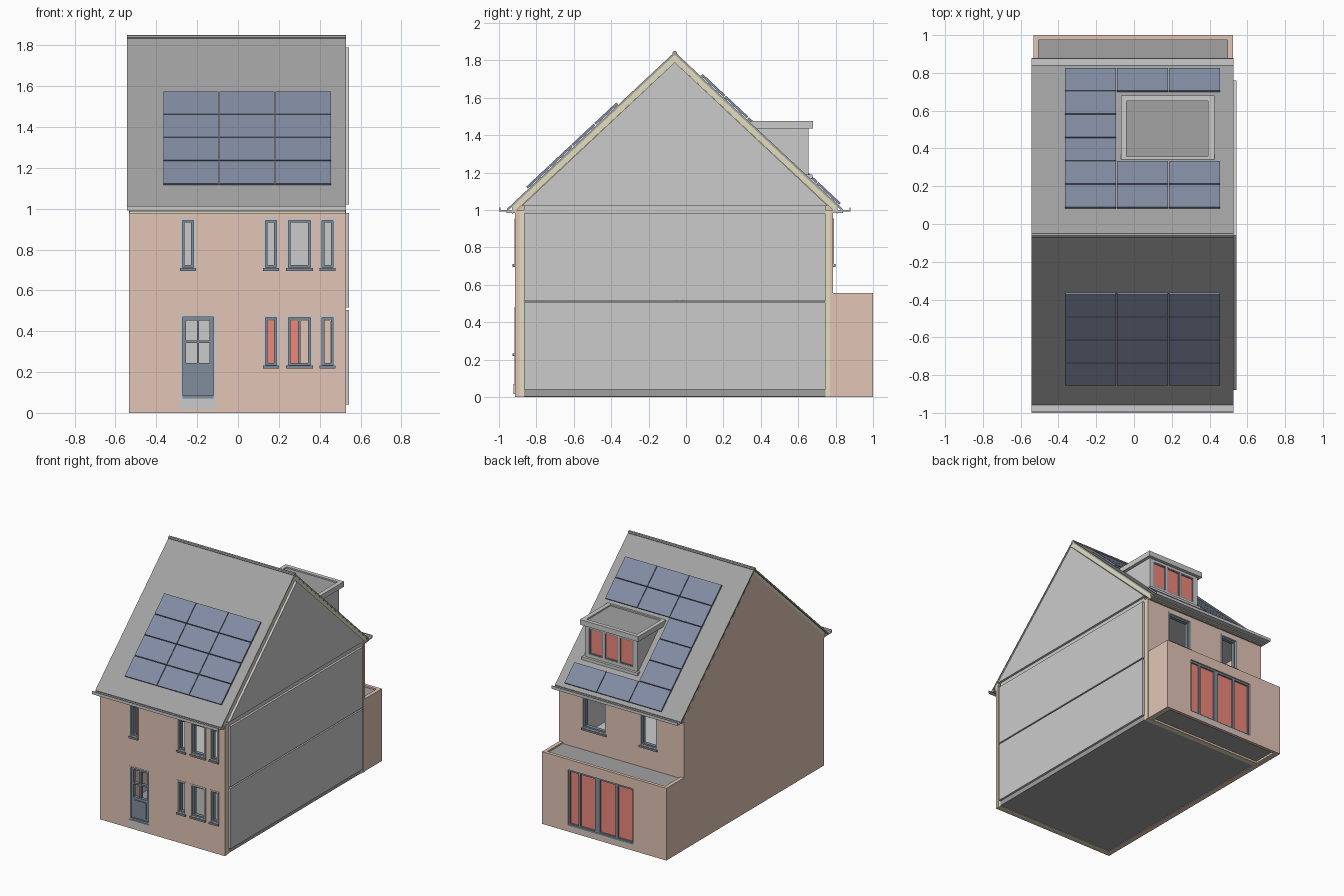
import bpy, bmesh, math
from mathutils import Matrix, Vector

if "Cube" in bpy.data.objects:
    bpy.data.objects.remove(bpy.data.objects["Cube"])


def material(name, rgb):
    m = bpy.data.materials.new(name)
    m.diffuse_color = (*rgb, 1)
    m.use_nodes = True
    m.node_tree.nodes["Principled BSDF"].inputs["Base Color"].default_value = m.diffuse_color
    return m


BRICK = material("brick", (0.76, 0.56, 0.47))
PLINTH = material("plinth", (0.62, 0.61, 0.57))
TILE = material("roof_tile", (0.36, 0.36, 0.36))
YELLOW = material("insulation", (0.76, 0.74, 0.52))
SOLAR = material("solar", (0.22, 0.26, 0.36))
BLUE = material("blue_grey_paint", (0.22, 0.27, 0.34))
RED = material("red_glass", (0.85, 0.25, 0.2))
DARK = material("dark_floor", (0.35, 0.35, 0.35))

PLINTH_Z = 0.19
RIDGE_Y, RIDGE_Z, SLOPE = -0.06, 1.845, 0.935


def rect(u0, u1, v0, v1):
    return [(u0, v0), (u1, v0), (u1, v1), (u0, v1)]


def plate(name, outline, axis, a, b, mat=None, holes=(), plinth=False):
    """Flat outline with holes, extruded from a to b along an axis."""
    cu = bpy.data.curves.new(name, 'CURVE')
    cu.dimensions, cu.fill_mode, cu.extrude = '2D', 'BOTH', abs(b - a) / 2
    for loop in [outline, *holes]:
        s = cu.splines.new('POLY')
        s.points.add(len(loop) - 1)
        for p, (u, v) in zip(s.points, loop):
            p.co = (u, v, 0, 1)
        s.use_cyclic_u = True
    tmp = bpy.data.objects.new(name + "_tmp", cu)
    bpy.context.collection.objects.link(tmp)
    dg = bpy.context.evaluated_depsgraph_get()
    me = bpy.data.meshes.new_from_object(tmp.evaluated_get(dg))
    bpy.data.objects.remove(tmp)
    me.name = name
    bm = bmesh.new()
    bm.from_mesh(me)
    for v in bm.verts:
        p, q, w = v.co.x, v.co.y, v.co.z + (a + b) / 2
        v.co = {'x': (w, p, q), 'y': (p, w, q), 'z': (p, q, w)}[axis]
    bmesh.ops.remove_doubles(bm, verts=bm.verts, dist=1e-5)
    if plinth:
        bmesh.ops.bisect_plane(bm, geom=bm.verts[:] + bm.edges[:] + bm.faces[:],
                               plane_co=(0, 0, PLINTH_Z), plane_no=(0, 0, 1))
    bmesh.ops.recalc_face_normals(bm, faces=bm.faces)
    for f in bm.faces:
        f.smooth = False
        f.material_index = int(plinth and f.calc_center_median().z < PLINTH_Z)
    bm.to_mesh(me)
    bm.free()
    me.materials.clear()
    for m in ([mat, PLINTH] if plinth else [mat] if mat else []):
        me.materials.append(m)
    ob = bpy.data.objects.new(name, me)
    bpy.context.collection.objects.link(ob)
    return ob


def box(name, x0, x1, y0, y1, z0, z1, mat=None):
    return plate(name, rect(x0, x1, y0, y1), 'z', z0, z1, mat)


def inset(r, d):
    return (r[0] + d, r[1] - d, r[2] + d, r[3] - d)


def window(name, r, face, out):
    """Outer frame, sash and sill; out is -1 on the front and 1 on the back."""
    plate(name + "_frame", rect(*r), 'y', face + out * 0.003, face - out * 0.05, None,
          [rect(*inset(r, 0.012))])
    s = inset(r, 0.012)
    plate(name + "_sash", rect(*s), 'y', face - out * 0.012, face - out * 0.04, BLUE,
          [rect(*inset(s, 0.011))])
    ys = sorted((face + out * 0.012, face - out * 0.02))
    box(name + "_sill", r[0], r[1], *ys, r[2] - 0.004, r[2] + 0.01, BLUE)


# Front wall with windows and door opening
cols = [(0.122, 0.20), (0.235, 0.367), (0.40, 0.478)]
front = [(*c, *z) for z in ((0.222, 0.48), (0.70, 0.955)) for c in cols]
front.append((-0.284, -0.206, 0.70, 0.955))
door = (-0.284, -0.107, 0.015, 0.48)
holes = [rect(*r) for r in front + [door]]
plate("front_wall", rect(-0.533, 0.528, 0, 1.0), 'y', -0.915, -0.89, BRICK, holes, True)
plate("front_insulation", rect(-0.49, 0.526, 0, 1.0), 'y', -0.89, -0.865, YELLOW, holes)
for i, r in enumerate(front):
    window(f"front_window_{i}", r, -0.915, -1)

# Front door
plate("door_frame", rect(*door), 'y', -0.917, -0.87, None, [rect(-0.272, -0.119, 0.07, 0.47)])
box("door_step", -0.282, -0.109, -0.922, -0.87, 0.015, 0.07)
panes = [rect(x, x + 0.052, z, z + 0.098) for x in (-0.254, -0.192) for z in (0.245, 0.355)]
plate("front_door", rect(-0.272, -0.119, 0.07, 0.47), 'y', -0.905, -0.88, BLUE, panes)
plate("door_panel", rect(-0.25, -0.143, 0.1, 0.225), 'y', -0.911, -0.904, BLUE)
box("door_weatherbar", -0.272, -0.119, -0.916, -0.9, 0.07, 0.085, BLUE)

# Back wall of the house
back = [(0.123, 0.335, 0.70, 0.955), (-0.31, -0.157, 0.70, 0.955)]
holes = [rect(*r) for r in back] + [rect(-0.45, 0.45, 0.04, 0.45)]
plate("back_wall", rect(-0.533, 0.528, 0, 1.0), 'y', 0.77, 0.787, BRICK, holes, True)
plate("back_insulation", rect(-0.49, 0.526, 0, 1.0), 'y', 0.745, 0.77, YELLOW, holes)
for i, r in enumerate(back):
    window(f"back_window_{i}", r, 0.787, 1)

# Left gable wall, and the panels of the party wall on the right
plate("left_gable", [(-0.913, 0), (0.785, 0), (0.785, 1.0), (RIDGE_Y, 1.80), (-0.913, 1.0)],
      'x', -0.533, -0.49, BRICK, plinth=True)
plate("party_wall_ground", rect(-0.865, 0.745, 0.04, 0.505), 'x', 0.495, 0.543)
plate("party_wall_upper", rect(-0.865, 0.745, 0.515, 0.98), 'x', 0.495, 0.543)
plate("party_wall_attic", [(-0.88, 1.02), (0.76, 1.02), (RIDGE_Y, 1.79)], 'x', 0.495, 0.543)

# Floors and inner partitions
box("ground_slab", -0.49, 0.526, -0.865, 0.745, 0.004, 0.04, DARK)
box("first_floor", -0.49, 0.526, -0.865, 0.745, 0.47, 0.512)
box("attic_floor", -0.49, 0.526, -0.865, 0.745, 0.98, 1.02)
box("upper_partition", -0.49, 0.495, -0.05, -0.02, 0.512, 0.98)
box("hall_partition", -0.49, 0.0, -0.05, -0.02, 0.04, 0.47)


# Roof
def chevron(reach, top, bottom):
    e = [(RIDGE_Y + s * reach, RIDGE_Z - SLOPE * reach) for s in (-1, 1)]
    (l, z), (r, _) = e
    return [(l, z - top), (RIDGE_Y, RIDGE_Z - top), (r, z - top),
            (r, z - bottom), (RIDGE_Y, RIDGE_Z - bottom), (l, z - bottom)]


plate("roof_tiles", chevron(0.898, 0, 0.015), 'x', -0.543, 0.528, TILE)
plate("roof_insulation", chevron(0.87, 0.015, 0.055), 'x', -0.532, 0.526, YELLOW)
cap = [(RIDGE_Y + 0.013 * math.cos(t * math.pi / 4), 1.838 + 0.013 * math.sin(t * math.pi / 4))
       for t in range(8)]
plate("ridge_cap", cap, 'x', -0.543, 0.528, TILE)

# Gutters: open channel profile, mirrored front to back
gutter = [(0.87, 0.992), (0.94, 0.992), (0.94, 1.014), (0.933, 1.014), (0.933, 0.999), (0.87, 0.999)]
for side, s in (("front", -1), ("back", 1)):
    plate(side + "_gutter", [(RIDGE_Y + s * d, z) for d, z in gutter], 'x', -0.543, 0.528)
    ys = sorted((RIDGE_Y + s * 0.84, RIDGE_Y + s * 0.90))
    box(side + "_eave_board", -0.535, 0.526, *ys, 0.985, 1.0)


# Solar panels lying on both slopes
def solar(name, x0, y0, y1):
    y, side = (y0 + y1) / 2, (-1 if y0 < RIDGE_Y else 1)
    ang = -side * math.atan(SLOPE)
    w, h = 0.27, (y1 - y0) / math.cos(ang) - 0.005
    ob = box(name, -w / 2, w / 2, -h / 2, h / 2, 0.003, 0.016, SOLAR)
    z = RIDGE_Z - SLOPE * abs(y - RIDGE_Y)
    ob.data.transform(Matrix.Translation((x0 + 0.1375, y, z)) @ Matrix.Rotation(ang, 4, 'X'))


for c in range(3):
    x = -0.368 + 0.275 * c
    for r in range(4):
        solar(f"front_solar_{c}_{r}", x, -0.845 + 0.1213 * r, -0.845 + 0.1213 * (r + 1))
    for r in range(6):
        if c == 0 or r in (0, 1, 5):
            solar(f"back_solar_{c}_{r}", x, 0.077 + 0.1235 * r, 0.077 + 0.1235 * (r + 1))

# Dormer
for side, x in (("left", -0.045), ("right", 0.375)):
    plate(f"dormer_cheek_{side}", [(0.65, 1.17), (0.65, 1.437), (0.365, 1.437)], 'x', x, x + 0.025)
lights = [(-0.01 + 0.129 * i, 0.107 + 0.129 * i, 1.215, 1.415) for i in range(3)]
plate("dormer_front", rect(-0.045, 0.40, 1.175, 1.437), 'y', 0.635, 0.655, None,
      [rect(*r) for r in lights])
for i, r in enumerate(lights):
    plate(f"dormer_sash_{i}", rect(*r), 'y', 0.638, 0.652, BLUE, [rect(*inset(r, 0.008))])
    plate(f"dormer_glass_{i}", rect(*inset(r, 0.008)), 'y', 0.641, 0.646, RED)
box("dormer_sill", -0.06, 0.415, 0.64, 0.675, 1.168, 1.19)
plate("dormer_roof_rim", rect(-0.07, 0.425, 0.342, 0.68), 'z', 1.435, 1.475, None,
      [rect(-0.04, 0.392, 0.357, 0.65)])
box("dormer_roof", -0.04, 0.392, 0.357, 0.65, 1.437, 1.465, TILE)

# Rear extension
patio = (-0.25, 0.305, 0.025, 0.475)
plate("extension_back_wall", rect(-0.533, 0.524, 0, 0.555), 'y', 0.975, 1.0, BRICK,
      [rect(*patio)], True)
for side, x in (("left", -0.533), ("right", 0.496)):
    plate(f"extension_wall_{side}", rect(0.787, 0.975, 0, 0.555), 'x', x, x + 0.028, BRICK, plinth=True)
    plate(f"extension_insulation_{side}", rect(0.787, 0.975, 0.001, 0.5), 'x',
          *((x + 0.028, x + 0.045) if x < 0 else (x - 0.017, x)), YELLOW)
box("extension_roof", -0.505, 0.496, 0.787, 0.975, 0.5, 0.543, TILE)
box("extension_floor", -0.49, 0.48, 0.745, 0.975, 0.015, 0.04, DARK)

# Patio doors
lights = [(0.222, 0.293), (0.08, 0.205), (-0.095, 0.04), (-0.238, -0.115)]
lights = [(a, b, 0.06, 0.46) for a, b in lights]
plate("patio_frame", rect(*patio), 'y', 0.96, 0.99, BLUE, [rect(*r) for r in lights])
for i, r in enumerate(lights):
    plate(f"patio_glass_{i}", rect(*r), 'y', 0.972, 0.978, RED)
box("patio_threshold", patio[0], patio[1], 0.96, 1.0, 0.025, 0.05)
